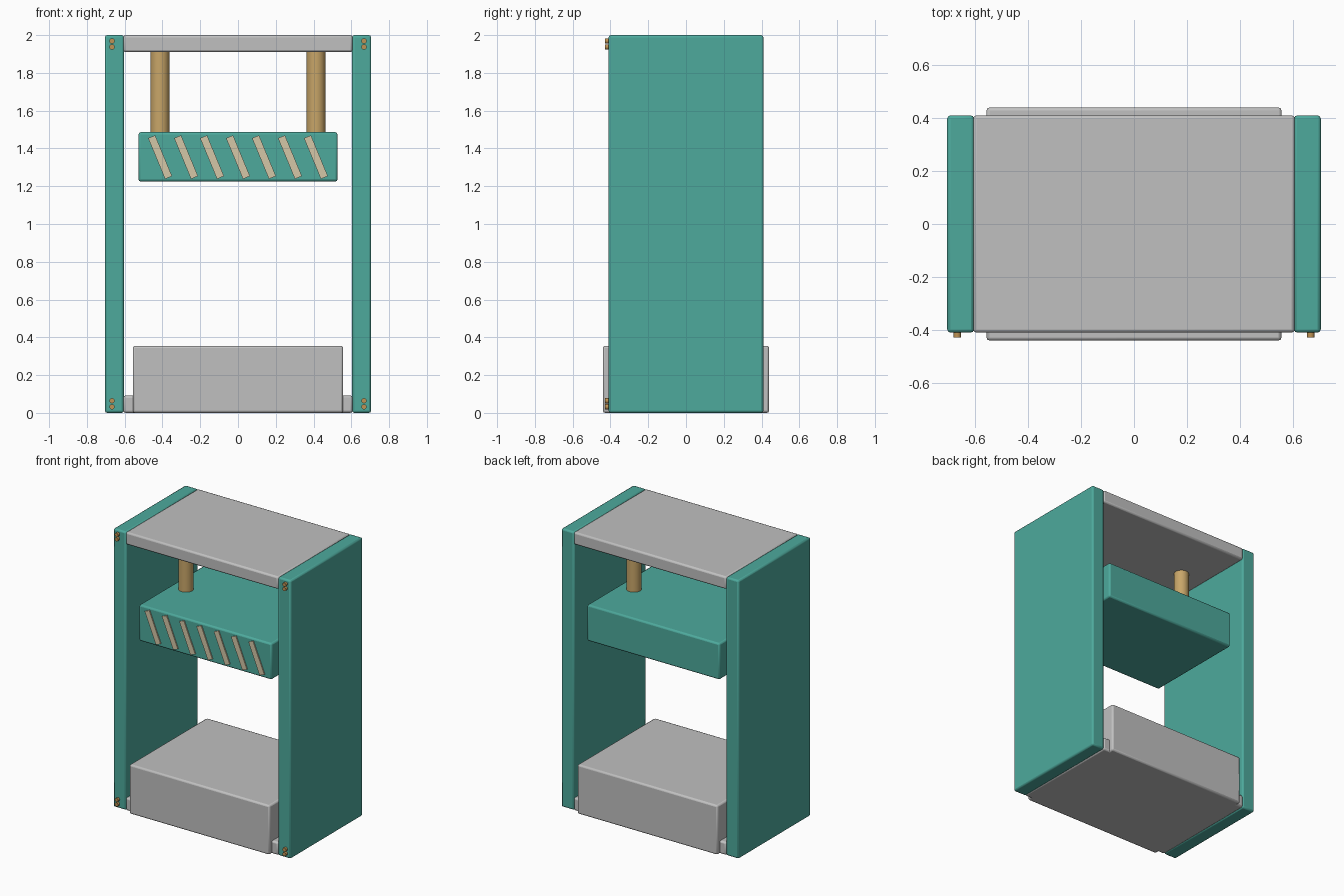
import bpy, math

if "Cube" in bpy.data.objects:
    bpy.data.objects.remove(bpy.data.objects["Cube"])


def material(name, rgb):
    m = bpy.data.materials.new(name)
    m.diffuse_color = (*rgb, 1)
    m.use_nodes = True
    m.node_tree.nodes["Principled BSDF"].inputs["Base Color"].default_value = m.diffuse_color
    return m


TEAL = material("teal paint", (0.075, 0.40, 0.335))
GREY = material("grey metal", (0.53, 0.53, 0.53))
BRASS = material("brass rod", (0.58, 0.38, 0.14))
CREAM = material("cream stripe", (0.66, 0.57, 0.39))
COPPER = material("copper bolt", (0.52, 0.29, 0.09))


def finish(ob, name, mat, bevel):
    ob.name = name
    ob.data.materials.append(mat)
    if bevel:
        mod = ob.modifiers.new("rounded edges", 'BEVEL')
        mod.width = bevel
        mod.segments = 2
        mod.limit_method = 'ANGLE'
    bpy.ops.object.shade_smooth_by_angle(angle=math.radians(40))
    return ob


def box(name, lo, hi, mat, bevel=0.012, tilt=0):
    mid = [(a + b) / 2 for a, b in zip(lo, hi)]
    bpy.ops.mesh.primitive_cube_add(size=1, location=mid)
    ob = bpy.context.object
    ob.scale = [b - a for a, b in zip(lo, hi)]
    bpy.ops.object.transform_apply(location=False, rotation=False, scale=True)
    ob.rotation_euler.y = tilt
    return finish(ob, name, mat, bevel)


def cylinder(name, center, radius, depth, mat, sides=24, rot=(0, 0, 0)):
    bpy.ops.mesh.primitive_cylinder_add(vertices=sides, radius=radius, depth=depth,
                                        location=center, rotation=rot)
    return finish(bpy.context.object, name, mat, 0)


# Frame: top plate and base plate held between two side walls
box("top_plate", (-0.607, -0.41, 1.91), (0.607, 0.41, 2.0), GREY)
box("base_plate", (-0.607, -0.41, 0.0), (0.607, 0.41, 0.092), GREY)
box("anvil_block", (-0.557, -0.44, 0.0), (0.557, 0.44, 0.355), GREY)

for s, side in ((-1, "left"), (1, "right")):
    x0, x1 = sorted((s * 0.604, s * 0.705))
    box(side + "_wall", (x0, -0.41, 0), (x1, 0.41, 2.0), TEAL)
    # Guide rod between top plate and ram
    cylinder(side + "_guide_rod", (s * 0.413, 0, 1.68), 0.05, 0.5, BRASS)
    # Paired bolts at the wall corners
    for z in (0.032, 0.064, 1.937, 1.969):
        cylinder(side + "_bolt", (s * 0.667, -0.415, z), 0.014, 0.026, COPPER, 12,
                 (math.pi / 2, 0, 0))

# Pressing ram with slanted warning stripes on its front
box("ram", (-0.527, -0.373, 1.225), (0.527, 0.373, 1.486), TEAL)
for i in range(-3, 4):
    x, z = i * 0.1375, 1.354
    box("warning_stripe", (x - 0.02, -0.381, z - 0.117), (x + 0.02, -0.372, z + 0.117),
        CREAM, 0, math.radians(-22.5))
